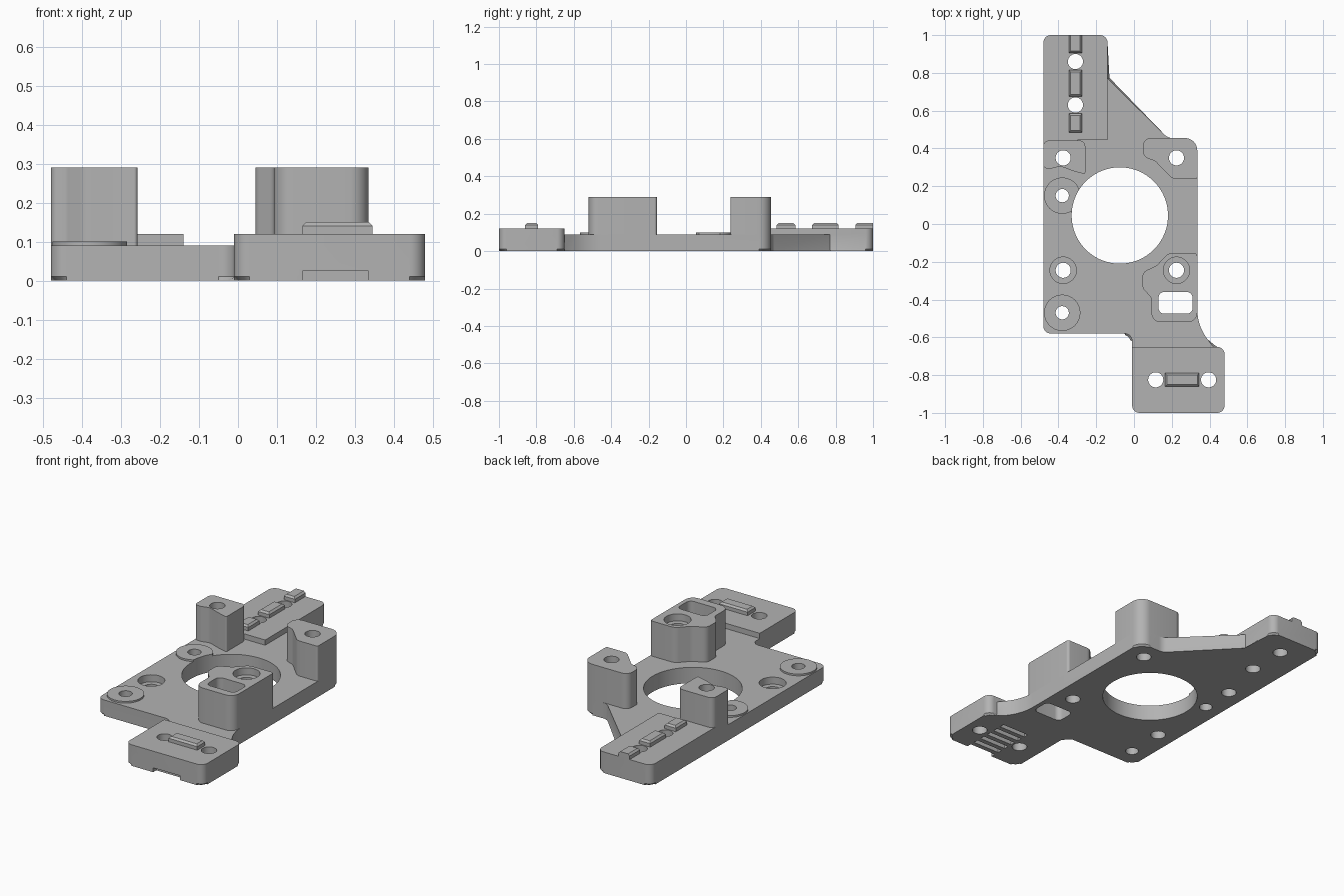
import bpy
import bmesh
import math
from mathutils import Vector

cube = bpy.data.objects.get("Cube")
if cube:
    bpy.data.objects.remove(cube, do_unlink=True)

grey = bpy.data.materials.new("light_grey")
grey.use_nodes = True
grey.diffuse_color = (0.45, 0.45, 0.45, 1)
grey.node_tree.nodes["Principled BSDF"].inputs["Base Color"].default_value = (0.45, 0.45, 0.45, 1)

PLATE_TOP, PAD_TOP, POST_TOP = 0.09, 0.12, 0.29
parts = []


def rounded(corners, steps=8):
    """Outline from (x, y, radius) corners."""
    out = []
    n = len(corners)
    for i, (x, y, r) in enumerate(corners):
        p = Vector((x, y))
        if r == 0:
            out.append(p)
            continue
        a = (Vector(corners[i - 1][:2]) - p).normalized()
        b = (Vector(corners[(i + 1) % n][:2]) - p).normalized()
        half = a.angle(b) / 2
        t = r / math.tan(half)
        c = p + (a + b).normalized() * (r / math.sin(half))
        s, e = p + a * t - c, p + b * t - c
        a0 = math.atan2(s.y, s.x)
        turn = math.atan2(e.y, e.x) - a0
        turn = (turn + math.pi) % (2 * math.pi) - math.pi
        for k in range(steps + 1):
            ang = a0 + turn * k / steps
            out.append(c + Vector((math.cos(ang), math.sin(ang))) * r)
    return out


def box(x0, x1, y0, y1, r=0):
    return rounded([(x0, y0, r), (x1, y0, r), (x1, y1, r), (x0, y1, r)])


def circle(x, y, r, n=48):
    return [Vector((x + r * math.cos(2 * math.pi * k / n),
                    y + r * math.sin(2 * math.pi * k / n))) for k in range(n)]


def prism(name, outline, z0, z1, chamfer=0, at=None, keep=None):
    """Extrude an outline; optionally chamfer the rim at height 'at'."""
    bm = bmesh.new()
    low = [bm.verts.new((p.x, p.y, z0)) for p in outline]
    top = [bm.verts.new((p.x, p.y, z1)) for p in outline]
    bm.faces.new(low[::-1])
    bm.faces.new(top)
    n = len(outline)
    for i in range(n):
        j = (i + 1) % n
        bm.faces.new((low[i], low[j], top[j], top[i]))
    if chamfer:
        rim = [e for e in bm.edges
               if all(abs(v.co.z - at) < 1e-5 for v in e.verts)
               and not (keep and all(keep(v.co) for v in e.verts))]
        bmesh.ops.bevel(bm, geom=rim, offset=chamfer, segments=1,
                        affect='EDGES', clamp_overlap=True)
    bmesh.ops.recalc_face_normals(bm, faces=bm.faces[:])
    mesh = bpy.data.meshes.new(name)
    bm.to_mesh(mesh)
    bm.free()
    mesh.materials.append(grey)
    obj = bpy.data.objects.new(name, mesh)
    bpy.context.collection.objects.link(obj)
    return obj


def part(*args, cuts=(), **kw):
    """Make a prism and subtract (outline, z0, z1) volumes from it."""
    obj = prism(*args, **kw)
    cutters = []
    for outline, z0, z1 in cuts:
        c = prism("cutter", outline, z0, z1)
        c.hide_render = True
        cutters.append(c)
        mod = obj.modifiers.new("cut", 'BOOLEAN')
        mod.operation, mod.solver, mod.object = 'DIFFERENCE', 'EXACT', c
    if cutters:
        deps = bpy.context.evaluated_depsgraph_get()
        mesh = bpy.data.meshes.new_from_object(obj.evaluated_get(deps))
        obj.modifiers.clear()
        obj.data = mesh
        mesh.name = obj.name
        for c in cutters:
            bpy.data.objects.remove(c, do_unlink=True)
    parts.append(obj)
    return obj


def hole(x, y, r=0.04):
    return (circle(x, y, r), -0.2, 0.5)


# Openings shared by several parts
bore = (circle(-0.075, 0.045, 0.255, 96), -0.2, 0.5)
window = (box(0.13, 0.31, -0.475, -0.36, 0.03), -0.2, 0.5)
back_holes = [hole(-0.31, 0.86), hole(-0.31, 0.63)]
front_holes = [hole(0.115, -0.825), hole(0.395, -0.825)]
post_holes = [hole(-0.375, 0.35), hole(0.225, 0.35), hole(0.225, -0.245)]
boss_holes = [hole(-0.38, 0.15, 0.035), hole(-0.38, -0.47, 0.035)]
plate_hole = [hole(-0.375, -0.245), (circle(-0.375, -0.245, 0.07), 0.05, 0.3)]
# Row of shallow grooves under the front foot
grooves = [(box(0.165, 0.335, -1.02 if i == 0 else -1.0 + 0.055 * i,
                -0.972 + 0.055 * i), -0.1, 0.025) for i in range(6)]

# Base plate with chamfered underside
part("base_plate", rounded([
    (-0.01, -1, 0.04), (0.48, -1, 0.04), (0.48, -0.65, 0.04), (0.42, -0.65, 0),
    (0.335, -0.54, 0.26), (0.335, 0.455, 0.065), (0.18, 0.455, 0.06),
    (-0.14, 0.77, 0), (-0.14, 1, 0.04), (-0.48, 1, 0.04),
    (-0.48, -0.58, 0.04), (-0.01, -0.58, 0.04)]), 0, PLATE_TOP,
    chamfer=0.01, at=0,
    cuts=[bore, window] + back_holes + front_holes + post_holes
    + boss_holes + plate_hole + grooves)

# Raised pads at both ends
part("back_pad", rounded([
    (-0.48, 0.40, 0), (-0.30, 0.40, 0), (-0.30, 0.445, 0), (-0.14, 0.445, 0),
    (-0.14, 1, 0.04), (-0.48, 1, 0.04)]), PLATE_TOP, PAD_TOP,
    cuts=back_holes + post_holes[:1])
part("front_pad", rounded([
    (-0.01, -1, 0.04), (0.48, -1, 0.04), (0.48, -0.65, 0.04),
    (-0.01, -0.65, 0)]), PLATE_TOP, PAD_TOP, cuts=front_holes)

# Tall posts
part("back_right_post", rounded([
    (-0.48, 0.295, 0.02), (-0.44, 0.293, 0.03), (-0.39, 0.306, 0.05),
    (-0.32, 0.28, 0.06), (-0.258, 0.263, 0.008), (-0.258, 0.442, 0.03),
    (-0.48, 0.442, 0.03)]), PLATE_TOP, POST_TOP, cuts=post_holes[:1])
part("back_left_post", rounded([
    (0.335, 0.238, 0.01), (0.335, 0.455, 0.065), (0.048, 0.455, 0.04),
    (0.048, 0.355, 0.04), (0.11, 0.335, 0.05), (0.205, 0.238, 0.05)]),
    PLATE_TOP, POST_TOP, cuts=post_holes[1:2])
part("front_left_post", rounded([
    (0.335, -0.52, 0.05), (0.335, -0.155, 0.015), (0.18, -0.155, 0.05),
    (0.12, -0.22, 0.05), (0.045, -0.255, 0.04), (0.045, -0.34, 0.04),
    (0.092, -0.39, 0.04), (0.092, -0.52, 0.05)]), PLATE_TOP, POST_TOP,
    cuts=post_holes[2:] + [window, (circle(0.225, -0.245, 0.07), 0.25, 0.5)])

# Low round bosses
for name, y, hole_cut in (("back_boss", 0.15, boss_holes[0]),
                          ("front_boss", -0.47, boss_holes[1])):
    part(name, circle(-0.38, y, 0.096), PLATE_TOP, 0.10,
         chamfer=0.007, at=0.10, cuts=[hole_cut, bore])

# Locating ribs on the pads, flush with the back edge
ribs = [("front_rib", 0.165, 0.345, -0.86, -0.79),
        ("back_rib_inner", -0.345, -0.275, 0.485, 0.585),
        ("back_rib_middle", -0.345, -0.275, 0.675, 0.815),
        ("back_rib_outer", -0.345, -0.275, 0.905, 1.0)]
for name, x0, x1, y0, y1 in ribs:
    part(name, box(x0, x1, y0, y1), PAD_TOP, 0.15, chamfer=0.01, at=0.15,
         keep=lambda co: co.y > 0.999)

# Smooth the curved walls, keep corners sharp
bpy.ops.object.select_all(action='DESELECT')
for obj in parts:
    obj.select_set(True)
bpy.context.view_layer.objects.active = parts[0]
bpy.ops.object.shade_smooth_by_angle(angle=math.radians(30))
